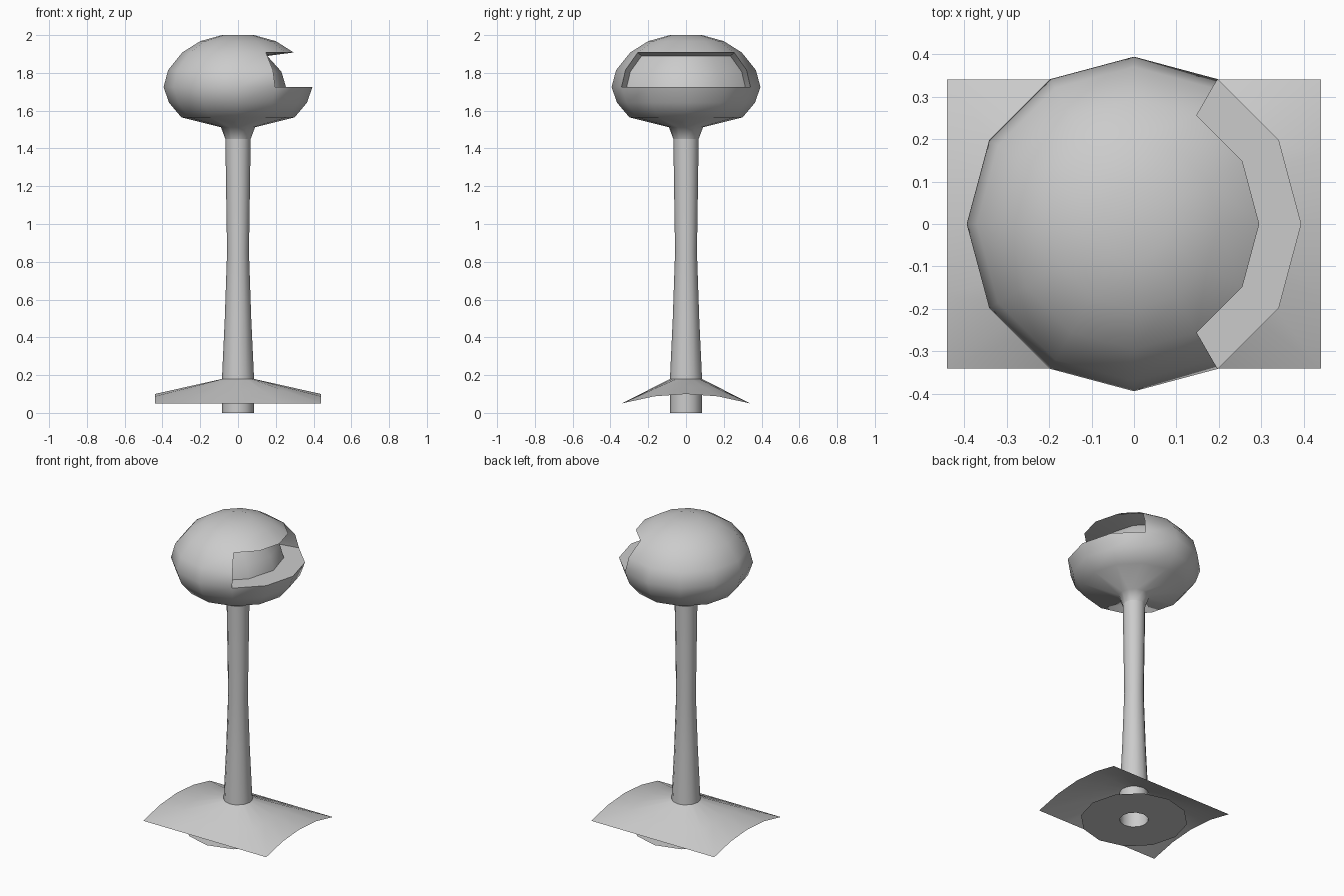
import bpy, bmesh, math
from mathutils import Vector

SIDES = 12
if "Cube" in bpy.data.objects:
    bpy.data.objects.remove(bpy.data.objects["Cube"], do_unlink=True)

grey = bpy.data.materials.new("plain_grey")
grey.use_nodes = True
colour = (0.6, 0.6, 0.6, 1)
grey.diffuse_color = colour
grey.node_tree.nodes["Principled BSDF"].inputs["Base Color"].default_value = colour


def finish(name, bm, angle=60):
    """Turn a bmesh into a smooth-shaded grey object."""
    mesh = bpy.data.meshes.new(name)
    bm.to_mesh(mesh)
    bm.free()
    mesh.materials.append(grey)
    obj = bpy.data.objects.new(name, mesh)
    bpy.context.collection.objects.link(obj)
    bpy.ops.object.select_all(action='DESELECT')
    obj.select_set(True)
    bpy.context.view_layer.objects.active = obj
    bpy.ops.object.shade_smooth_by_angle(angle=math.radians(angle))
    return obj


def bridge(bm, low, high):
    """Join two closed rings of vertices with quads."""
    n = len(low)
    return [bm.faces.new((low[i], low[(i + 1) % n], high[(i + 1) % n], high[i]))
            for i in range(n)]


def lathe(bm, profile):
    """Revolve (radius, height) points; returns rings and rows of faces."""
    rings = [[bm.verts.new((r * math.cos(math.tau * i / SIDES),
                            r * math.sin(math.tau * i / SIDES), z))
              for i in range(SIDES)] for r, z in profile]
    return rings, [bridge(bm, a, b) for a, b in zip(rings, rings[1:])]


# Head with flared neck
bm = bmesh.new()
rings, rows = lathe(bm, [(0.067, 1.45), (0.09, 1.512), (0.3, 1.565), (0.365, 1.642),
                         (0.394, 1.725), (0.37, 1.815), (0.295, 1.908),
                         (0.2, 1.968), (0.085, 2.0)])
bm.faces.new(rings[-1])

# Recess pushed into the +x side of the head
opening = [f for row in rows[4:6] for f in row
           if f.calc_center_median().x > 0.17]
result = bmesh.ops.extrude_face_region(bm, geom=opening)
for v in (g for g in result["geom"] if isinstance(g, bmesh.types.BMVert)):
    v.co = Vector((v.co.x - 0.14, v.co.y * 0.92, 1.725 + (v.co.z - 1.725) * 0.9))
leftover = [f for f in opening if f.is_valid]
if leftover:
    bmesh.ops.delete(bm, geom=leftover, context='FACES')
finish("head", bm)

# Tapered stem
bm = bmesh.new()
lathe(bm, [(0.085, 0.18), (0.07, 0.5), (0.058, 0.85), (0.067, 1.45)])
finish("stem", bm)

# Open tube under the stem
bm = bmesh.new()
lathe(bm, [(0.085, 0), (0.085, 0.18)])
finish("lower_tube", bm)

# Thin flat ring at the very bottom
bm = bmesh.new()
lathe(bm, [(0.315, 0), (0.085, 0)])
bmesh.ops.reverse_faces(bm, faces=bm.faces)
finish("bottom_ring", bm)

# Arched rectangular base sheet, ruled from the stem to its outer edge
HX, HY, STEPS = 0.44, 0.34, 4
corners = [Vector((HX, -HY)), Vector((HX, HY)), Vector((-HX, HY)), Vector((-HX, -HY))]
edge = [a.lerp(b, k / STEPS) for a, b in zip(corners, corners[1:] + corners[:1])
        for k in range(STEPS)]
bm = bmesh.new()
sheet = []
for t in (0, 0.5, 1):
    ring = []
    for p in edge:
        rim = Vector((p.x, p.y, 0.05 + 0.05 * (1 - (p.y / HY) ** 2)))
        hub = Vector((*(p.normalized() * 0.084), 0.18))
        ring.append(bm.verts.new(rim.lerp(hub, t)))
    sheet.append(ring)
for low, high in zip(sheet, sheet[1:]):
    bridge(bm, low, high)
finish("base_sheet", bm)
